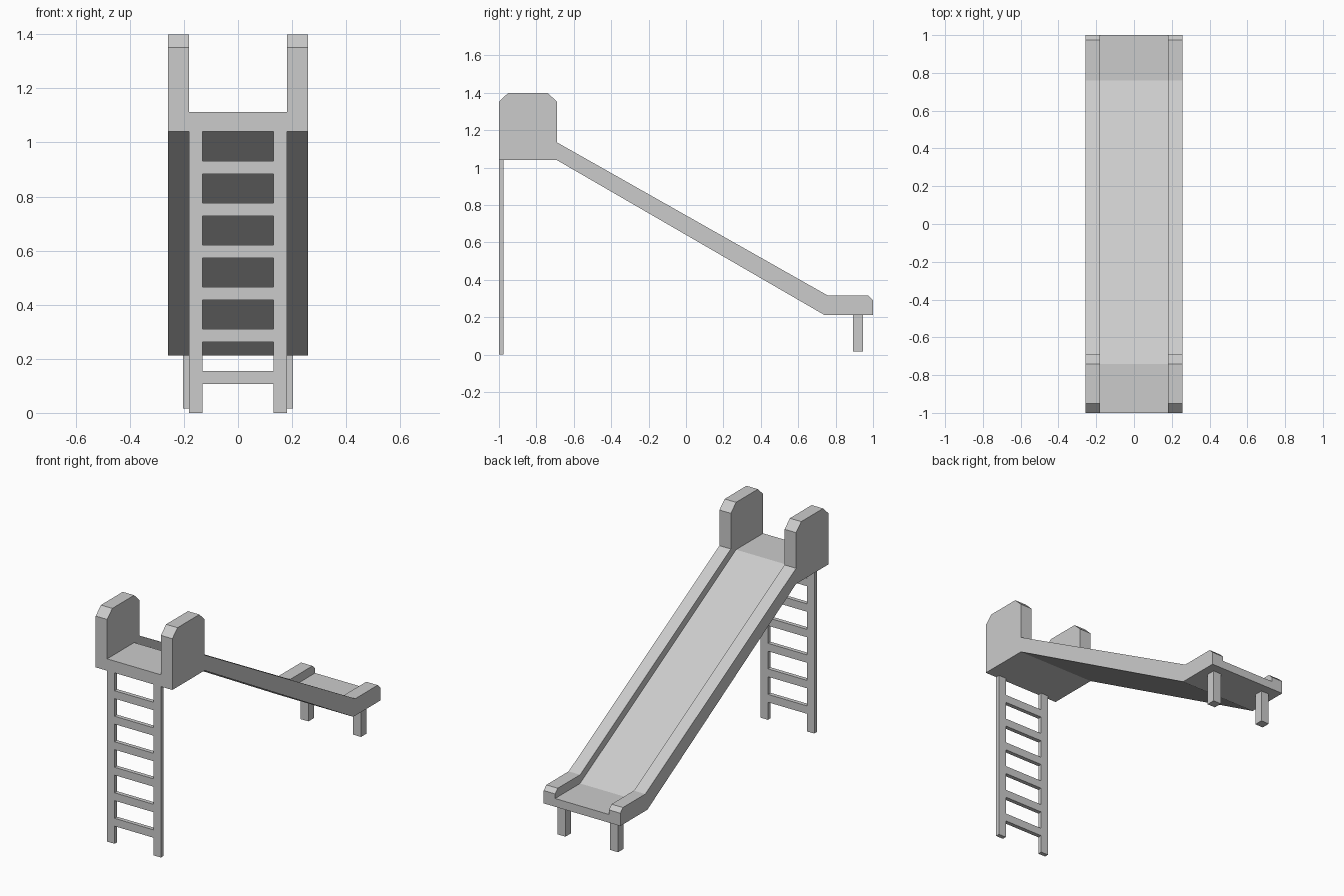
import bpy
import bmesh

if "Cube" in bpy.data.objects:
    bpy.data.objects.remove(bpy.data.objects["Cube"])


def prism(name, profile, half_width):
    """Extrude a (y, z) side profile across x, centred on x = 0."""
    bm = bmesh.new()
    face = bm.faces.new([bm.verts.new((-half_width, y, z)) for y, z in profile])
    ext = bmesh.ops.extrude_face_region(bm, geom=[face])
    verts = [g for g in ext["geom"] if isinstance(g, bmesh.types.BMVert)]
    bmesh.ops.translate(bm, verts=verts, vec=(2 * half_width, 0, 0))
    bmesh.ops.recalc_face_normals(bm, faces=bm.faces)
    mesh = bpy.data.meshes.new(name)
    bm.to_mesh(mesh)
    bm.free()
    obj = bpy.data.objects.new(name, mesh)
    bpy.context.collection.objects.link(obj)
    return obj


def box(name, x, y, z):
    """Box from (min, max) ranges on each axis."""
    obj = prism(name, [(y[0], z[0]), (y[1], z[0]), (y[1], z[1]), (y[0], z[1])],
                (x[1] - x[0]) / 2)
    obj.location.x = (x[0] + x[1]) / 2
    return obj


# Slide body: full-width side silhouette with guard panels and run-out
slide = prism("slide_body", [
    (-1, 1.04), (-0.69, 1.04), (0.74, 0.212), (1, 0.212), (1, 0.29),
    (0.975, 0.315), (0.76, 0.315), (-0.69, 1.135), (-0.69, 1.352),
    (-0.74, 1.40), (-0.95, 1.40), (-1, 1.352)], 0.258)

# Channel between the side walls, leaving platform, chute and run-out bed
channel = prism("channel_cutter", [
    (-1.2, 1.112), (-0.74, 1.112), (0.76, 0.262), (1.2, 0.262),
    (1.2, 1.7), (-1.2, 1.7)], 0.181)
channel.hide_render = True
channel.hide_set(True)
cut = slide.modifiers.new("channel", "BOOLEAN")
cut.operation = "DIFFERENCE"
cut.solver = "EXACT"
cut.object = channel

# Ladder rails and run-out legs on both sides
for side, s in (("left", -1), ("right", 1)):
    box(f"ladder_rail_{side}", sorted((s * 0.131, s * 0.181)), (-1, -0.975), (0, 1.04))
    box(f"runout_leg_{side}", sorted((s * 0.15, s * 0.204)), (0.892, 0.945), (0.017, 0.212))

# Ladder rungs
for i in range(6):
    z = 0.131 + i * 0.1553
    box(f"ladder_rung_{i + 1}", (-0.131, 0.131), (-1, -0.975), (z - 0.024, z + 0.024))
